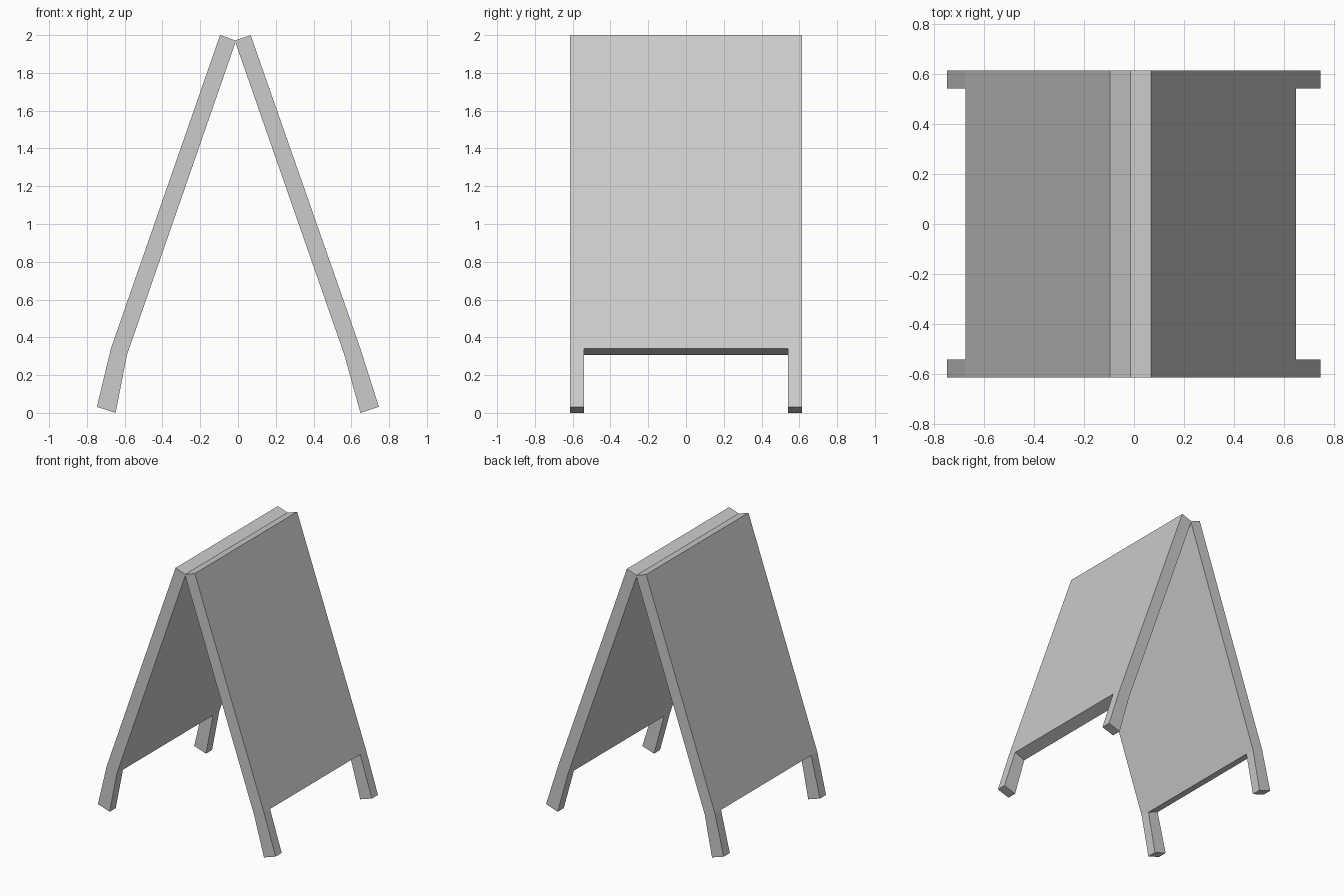
import bpy, bmesh

if "Cube" in bpy.data.objects:
    bpy.data.objects.remove(bpy.data.objects["Cube"])

W, LEG = 0.614, 0.541          # half width, inner edge of the legs


def make_board(name, outer, inner):
    """Board with two splayed legs; outer/inner are (x, z) at top, knee, foot."""
    bm = bmesh.new()

    def sheet(profile):
        (tx, tz), (kx, kz), (fx, fz) = profile
        ys = (-W, -LEG, LEG, W)
        top = [bm.verts.new((tx, y, tz)) for y in (-W, W)]
        knee = [bm.verts.new((kx, y, kz)) for y in ys]
        foot = [bm.verts.new((fx, y, fz)) for y in ys]
        bm.faces.new(top + knee[::-1])
        for i in (0, 2):
            bm.faces.new((knee[i], knee[i + 1], foot[i + 1], foot[i]))
        # closed outline around the board and both legs
        return [top[0], top[1], knee[3], foot[3], foot[2], knee[2],
                knee[1], foot[1], foot[0], knee[0]]

    a, b = sheet(outer), sheet(inner)
    # rim joining the two sheets
    for i in range(len(a)):
        j = (i + 1) % len(a)
        bm.faces.new((a[i], a[j], b[j], b[i]))
    bmesh.ops.recalc_face_normals(bm, faces=bm.faces[:])
    mesh = bpy.data.meshes.new(name)
    bm.to_mesh(mesh)
    bm.free()
    obj = bpy.data.objects.new(name, mesh)
    bpy.context.collection.objects.link(obj)


# two boards leaning together at the ridge
make_board("left_board",
           [(-0.095, 2.0), (-0.673, 0.34), (-0.747, 0.032)],
           [(-0.010, 1.971), (-0.588, 0.307), (-0.648, 0.0)])
make_board("right_board",
           [(0.067, 2.0), (0.648, 0.34), (0.746, 0.032)],
           [(-0.017, 1.971), (0.563, 0.307), (0.648, 0.0)])
